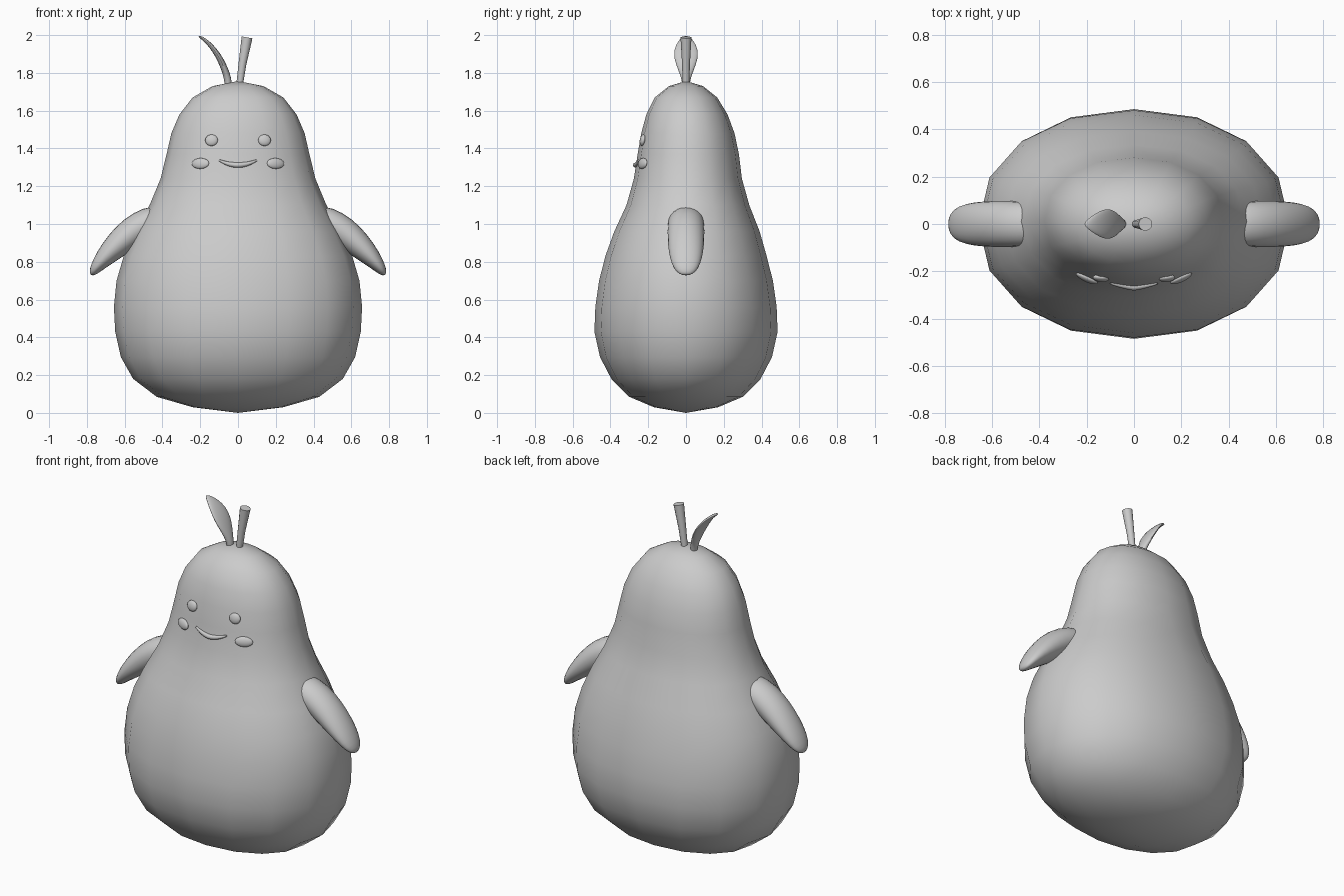
import bpy
import bmesh
from math import sin, cos, pi, tau, copysign
from mathutils import Vector
from mathutils.bvhtree import BVHTree

cube = bpy.data.objects.get("Cube")
if cube:
    bpy.data.objects.remove(cube, do_unlink=True)

grey = bpy.data.materials.new("plain_grey")
grey.use_nodes = True
grey.diffuse_color = (0.6, 0.6, 0.6, 1)
grey.node_tree.nodes["Principled BSDF"].inputs["Base Color"].default_value = (0.6, 0.6, 0.6, 1)


def finish(name, bm, subdivide=0):
    """Turn a bmesh into a smooth shaded object."""
    bmesh.ops.recalc_face_normals(bm, faces=bm.faces)
    mesh = bpy.data.meshes.new(name)
    bm.to_mesh(mesh)
    bm.free()
    mesh.materials.append(grey)
    obj = bpy.data.objects.new(name, mesh)
    bpy.context.collection.objects.link(obj)
    bpy.ops.object.select_all(action="DESELECT")
    obj.select_set(True)
    bpy.context.view_layer.objects.active = obj
    bpy.ops.object.shade_smooth_by_angle(angle=1.1)
    if subdivide:
        mod = obj.modifiers.new("rounding", "SUBSURF")
        mod.levels = mod.render_levels = subdivide
    return obj


def loft(rings, start=None, end=None):
    """Skin a stack of rings; ends close to a point, or flat if none is given."""
    bm = bmesh.new()
    loops = [[bm.verts.new(p) for p in ring] for ring in rings]
    n = len(loops[0])
    for a, b in zip(loops, loops[1:]):
        for i in range(n):
            j = (i + 1) % n
            bm.faces.new((a[i], a[j], b[j], b[i]))
    for loop, tip in ((loops[0], start), (loops[-1], end)):
        if tip is None:
            bm.faces.new(loop)
        else:
            pole = bm.verts.new(tip)
            for i in range(n):
                bm.faces.new((loop[i], loop[(i + 1) % n], pole))
    return bm


def sweep(stations, sides=12):
    """Rings along a path of (x, y, z, half thickness, half width along y)."""
    points = [Vector(s[:3]) for s in stations]
    rings = []
    for i, (p, s) in enumerate(zip(points, stations)):
        tangent = points[min(i + 1, len(points) - 1)] - points[max(i - 1, 0)]
        across = Vector((0, 1, 0))
        normal = across.cross(tangent).normalized()
        rings.append([p + normal * s[3] * cos(tau * k / sides)
                      + across * s[4] * sin(tau * k / sides) for k in range(sides)])
    return rings


# Pear-shaped body: height, half width, half depth, shift back
PROFILE = [
    (0.03, 0.24, 0.17, 0), (0.085, 0.43, 0.30, 0), (0.18, 0.555, 0.395, 0),
    (0.295, 0.62, 0.455, 0), (0.43, 0.65, 0.485, 0), (0.56, 0.657, 0.48, 0),
    (0.70, 0.643, 0.46, 0), (0.83, 0.605, 0.427, 0), (0.96, 0.545, 0.385, 0.005),
    (1.10, 0.468, 0.325, 0.01), (1.24, 0.41, 0.286, 0.01), (1.37, 0.378, 0.268, 0.012),
    (1.48, 0.353, 0.247, 0.01), (1.58, 0.31, 0.215, 0.005), (1.67, 0.24, 0.165, 0),
    (1.73, 0.135, 0.09, 0),
]


def squash(v):
    return copysign(abs(v) ** 0.93, v)


body_rings = [[(w * squash(cos(tau * k / 16)), shift + d * squash(sin(tau * k / 16)), z)
               for k in range(16)] for z, w, d, shift in PROFILE]
body_bm = loft(body_rings, (0, 0, 0), (0, 0, 1.757))
body_bm.normal_update()
surface = BVHTree.FromBMesh(body_bm)
finish("body", body_bm)


def on_face(x, z):
    """Point and outward normal on the front of the body."""
    hit, normal, _, _ = surface.ray_cast(Vector((x, -2, z)), Vector((0, 1, 0)))
    return hit, (normal if normal.y < 0 else -normal)


# Eyes and cheeks: flattened beads lying on the face
def bead(name, x, z, half_width, half_height):
    hit, normal = on_face(x, z)
    bm = bmesh.new()
    bmesh.ops.create_uvsphere(bm, u_segments=16, v_segments=10, radius=1)
    obj = finish(name, bm)
    obj.location = hit + normal * 0.003
    obj.rotation_euler = normal.to_track_quat("Z", "Y").to_euler()
    obj.scale = (half_width, half_height, 0.015)


ARM = [(0.39, 1.03, 0.07, 0.09), (0.47, 1.015, 0.085, 0.1), (0.56, 0.96, 0.085, 0.102),
       (0.64, 0.89, 0.073, 0.1), (0.71, 0.82, 0.052, 0.09), (0.755, 0.765, 0.032, 0.068),
       (0.772, 0.738, 0.018, 0.04)]

for side, label in ((1, "left"), (-1, "right")):
    bead(label + "_eye", 0.14 * side, 1.443, 0.034, 0.031)
    bead(label + "_cheek", 0.198 * side, 1.32, 0.05, 0.029)
    # Flipper-like arm
    path = [(x * side, 0, z, t, w) for x, z, t, w in ARM]
    finish(label + "_arm", loft(sweep(path), (0.36 * side, 0, 1.03),
                                (0.779 * side, 0, 0.726)), 1)

# Smile: thin crescent following the face
smile = []
for i in range(13):
    x = -0.1 + 0.2 * i / 12
    z = 1.312 + 0.026 * (x / 0.1) ** 2
    r = 0.005 + 0.009 * cos(x / 0.1 * pi / 2)
    smile.append((x, on_face(x, z)[0].y - 0.002, z, r, r))
finish("smile", loft(sweep(smile, 8)))

# Stem: flares towards a flat, tilted end
finish("stem", loft(sweep([(0.006, 0, 1.72, 0.017, 0.017), (0.024, 0, 1.85, 0.021, 0.021),
                           (0.048, 0, 1.988, 0.029, 0.029)])))

# Curved leaf
LEAF = [(-0.05, 1.72, 0.02, 0.02), (-0.054, 1.77, 0.02, 0.024), (-0.07, 1.82, 0.019, 0.045),
        (-0.095, 1.875, 0.017, 0.066), (-0.127, 1.925, 0.014, 0.066),
        (-0.163, 1.965, 0.011, 0.046), (-0.195, 1.988, 0.008, 0.022)]
finish("leaf", loft(sweep([(x, 0, z, t, w) for x, z, t, w in LEAF]),
                    (-0.05, 0, 1.71), (-0.215, 0, 1.997)), 1)
